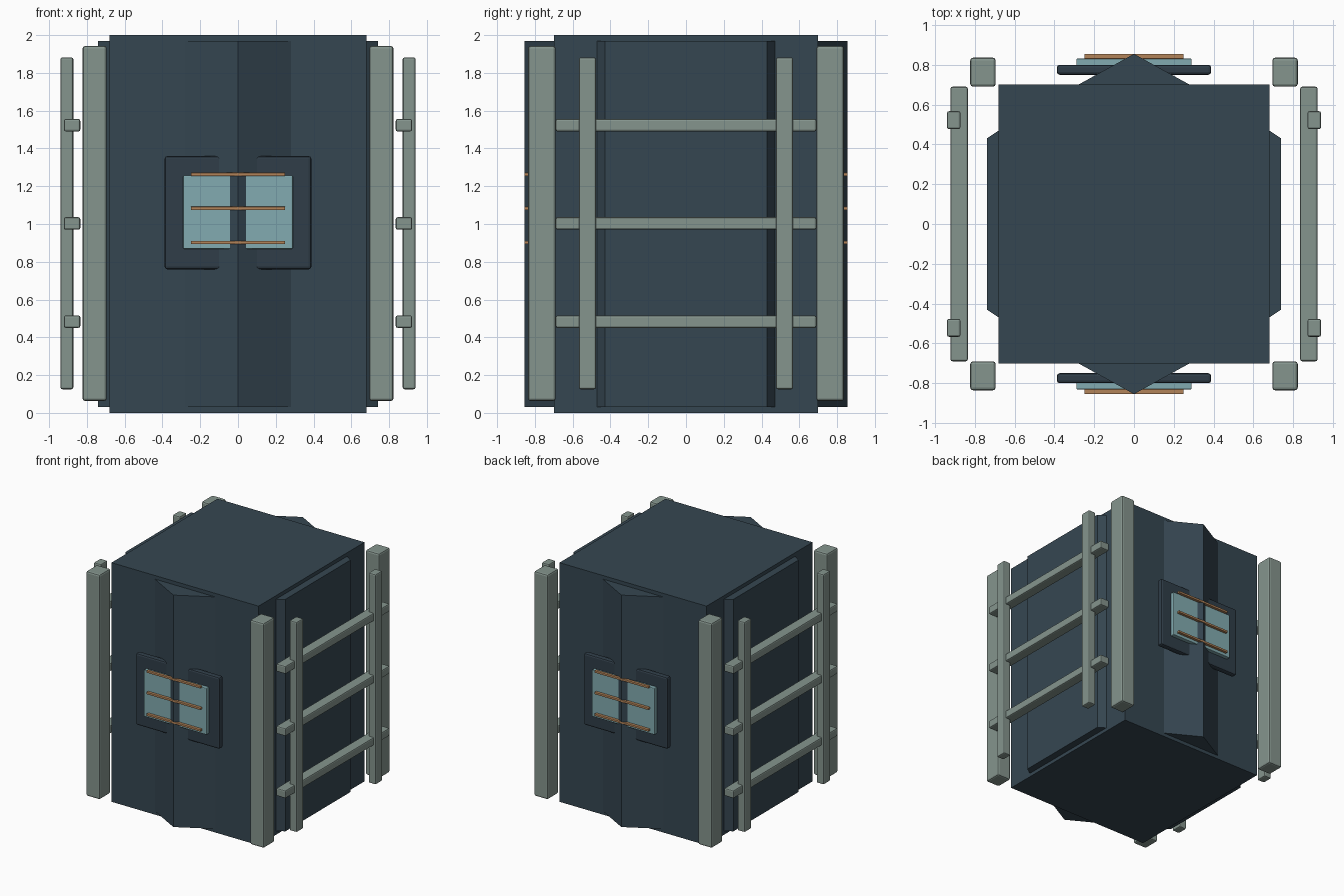
import bpy

if "Cube" in bpy.data.objects:
    bpy.data.objects.remove(bpy.data.objects["Cube"])


def material(name, rgb):
    m = bpy.data.materials.new(name)
    m.diffuse_color = (*rgb, 1)
    m.use_nodes = True
    m.node_tree.nodes["Principled BSDF"].inputs["Base Color"].default_value = m.diffuse_color
    return m


slate = material("dark slate", (0.036, 0.062, 0.083))
navy = material("deep slate", (0.029, 0.047, 0.065))
metal = material("grey green metal", (0.235, 0.3, 0.27))
glass = material("pale teal", (0.225, 0.41, 0.44))
copper = material("copper", (0.45, 0.23, 0.1))


def prism(name, outline, z0, z1, mat, bevel=0):
    """Extrude a counter-clockwise plan outline from z0 to z1."""
    n = len(outline)
    verts = [(x, y, z) for z in (z0, z1) for x, y in outline]
    faces = [tuple(reversed(range(n))), tuple(range(n, 2 * n))]
    faces += [(i, (i + 1) % n, n + (i + 1) % n, n + i) for i in range(n)]
    mesh = bpy.data.meshes.new(name)
    mesh.from_pydata(verts, [], faces)
    mesh.materials.append(mat)
    ob = bpy.data.objects.new(name, mesh)
    bpy.context.collection.objects.link(ob)
    if bevel:
        mod = ob.modifiers.new("soft edges", 'BEVEL')
        mod.width = bevel
        mod.segments = 2
    return ob


def box(name, x0, x1, y0, y1, z0, z1, mat, bevel=0):
    return prism(name, [(x0, y0), (x1, y0), (x1, y1), (x0, y1)], z0, z1, mat, bevel)


def turned(points, s):
    """Half-turn the plan outline about the z axis when s is -1."""
    return [(s * x, s * y) for x, y in points]


def turned_box(name, s, x0, x1, y0, y1, z0, z1, mat, bevel=0):
    return prism(name, turned([(x0, y0), (x1, y0), (x1, y1), (x0, y1)], s),
                 z0, z1, mat, bevel)


# Main block
box("body", -0.68, 0.68, -0.70, 0.70, 0, 2, slate)

for s, end, side in ((1, "front", "right"), (-1, "back", "left")):
    # Pointed ridge and shallow side panel
    prism(end + "_ridge", turned([(-0.28, -0.69), (-0.28, -0.70), (0, -0.855),
                                  (0.28, -0.70), (0.28, -0.69)], s), 0.03, 1.97, slate)
    prism(side + "_panel", turned([(0.67, -0.47), (0.68, -0.47), (0.74, -0.43),
                                   (0.74, 0.43), (0.68, 0.47), (0.67, 0.47)], s),
          0.03, 1.97, slate)

    # Window: frame, pane and bars
    turned_box(end + "_window_frame", s, -0.388, 0.388, -0.80, -0.75, 0.76, 1.36, navy, 0.014)
    turned_box(end + "_window_pane", s, -0.29, 0.29, -0.832, -0.79, 0.868, 1.258, glass, 0.006)
    for i, z in enumerate((0.902, 1.083, 1.263)):
        turned_box(f"{end}_window_bar_{i}", s, -0.25, 0.25, -0.855, -0.83,
                   z - 0.009, z + 0.009, copper, 0.003)

    # Side ladder frame: rungs and uprights
    for i, z in enumerate((0.483, 1.003, 1.523)):
        turned_box(f"{side}_rail_{i}", s, 0.835, 0.922, -0.69, 0.69,
                   z - 0.033, z + 0.033, metal, 0.01)
    for i, y in enumerate((-0.522, 0.522)):
        turned_box(f"{side}_upright_{i}", s, 0.872, 0.94, y - 0.045, y + 0.045,
                   0.125, 1.882, metal, 0.01)

    # Corner posts
    for i, y in enumerate((-0.763, 0.763)):
        turned_box(f"{side}_corner_post_{i}", s, 0.695, 0.823, y - 0.073, y + 0.073,
                   0.063, 1.943, metal, 0.014)
